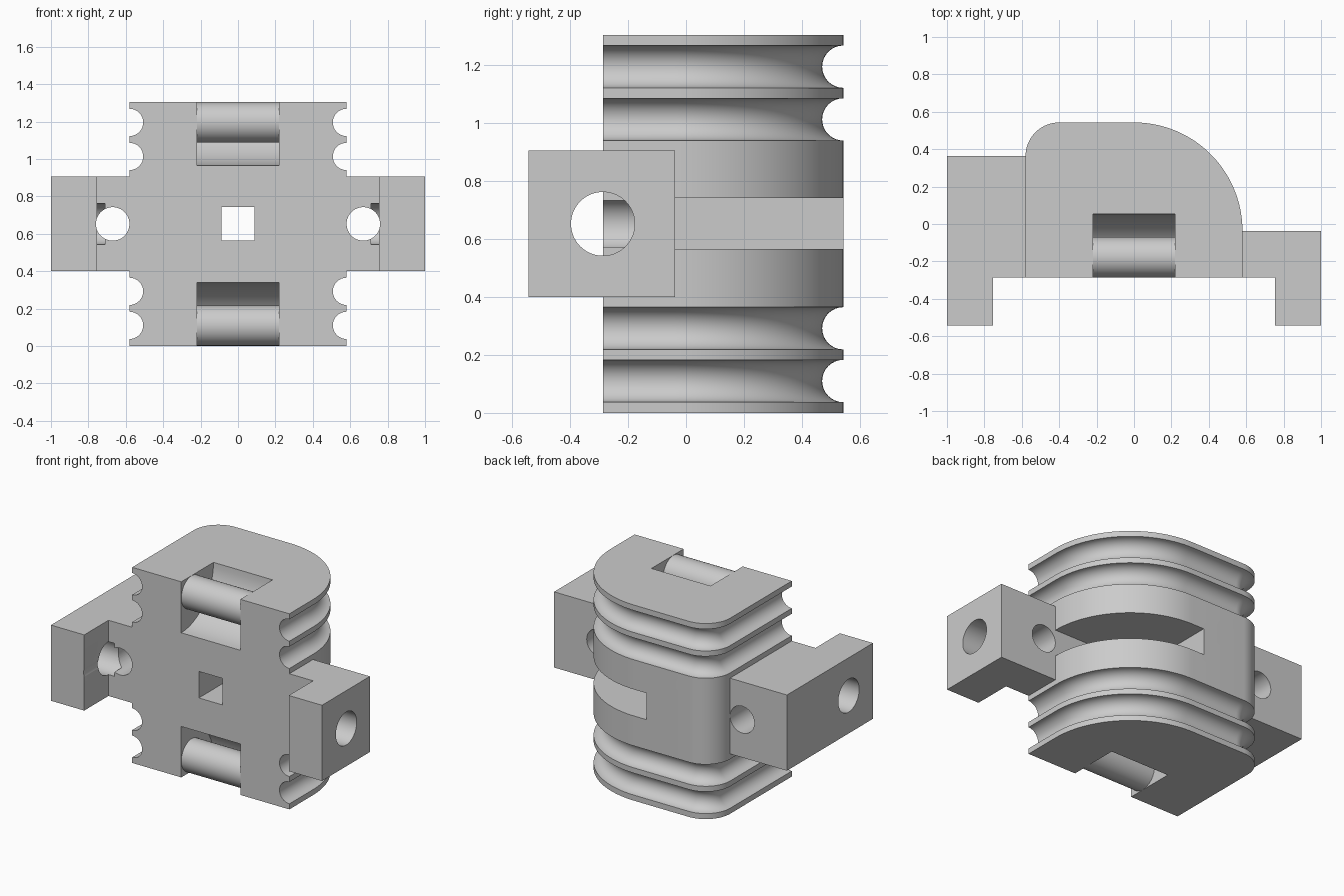
import bpy, bmesh, math
from mathutils import Matrix, Vector

cube = bpy.data.objects.get("Cube")
if cube:
    bpy.data.objects.remove(cube)

HEIGHT, MID = 1.305, 0.6525
HALF, FRONT, BACK = 0.58, -0.287, 0.543
GROOVE = 0.073

grey = bpy.data.materials.new("light grey")
grey.use_nodes = True
grey.diffuse_color = (0.6, 0.6, 0.6, 1)
grey.node_tree.nodes["Principled BSDF"].inputs["Base Color"].default_value = grey.diffuse_color


def make(name, bm):
    bmesh.ops.recalc_face_normals(bm, faces=bm.faces)
    mesh = bpy.data.meshes.new(name)
    bm.to_mesh(mesh)
    bm.free()
    mesh.materials.append(grey)
    obj = bpy.data.objects.new(name, mesh)
    bpy.context.collection.objects.link(obj)
    return obj


def prism(name, outline, z0, z1):
    bm = bmesh.new()
    face = bm.faces.new([bm.verts.new((x, y, z0)) for x, y in outline])
    top = bmesh.ops.extrude_face_region(bm, geom=[face])["geom"]
    bmesh.ops.translate(bm, vec=(0, 0, z1 - z0), verts=[v for v in top if isinstance(v, bmesh.types.BMVert)])
    return make(name, bm)


def box(name, x0, x1, y0, y1, z0, z1):
    return prism(name, [(x0, y0), (x1, y0), (x1, y1), (x0, y1)], z0, z1)


def rod(name, centre, radius, length, axis):
    bm = bmesh.new()
    turn = Matrix.Rotation(math.pi / 2, 4, "Y" if axis == "X" else "X")
    bmesh.ops.create_cone(bm, cap_ends=True, segments=64, radius1=radius, radius2=radius,
                          depth=length, matrix=Matrix.Translation(Vector(centre)) @ turn)
    return make(name, bm)


def combine(target, other, operation):
    mod = target.modifiers.new("combine", "BOOLEAN")
    mod.operation, mod.solver, mod.object = operation, "EXACT", other
    bpy.context.view_layer.objects.active = target
    bpy.ops.object.modifier_apply(modifier=mod.name)
    bpy.data.objects.remove(other)


def smooth(obj):
    bpy.ops.object.select_all(action="DESELECT")
    obj.select_set(True)
    bpy.context.view_layer.objects.active = obj
    bpy.ops.object.shade_smooth_by_angle(angle=math.radians(30))


def outline(inset):
    """Plan of the body: square front, one big and one small rounded back corner."""
    side, back = HALF - inset, BACK - inset
    points = [(-side, FRONT), (side, FRONT)]
    for radius, sign, start, steps in ((HALF, 1, 0, 36), (0.18, -1, 90, 16)):
        r = radius - inset
        for i in range(steps + 1):
            a = math.radians(start + 90 * i / steps)
            points.append((sign * (side - r) + r * math.cos(a), back - r + r * math.sin(a)))
    return points


# Body: the plan lofted upward, pulled inward along four round cord grooves
levels = [(0, 0)]
for centre in (0.11, 0.292, HEIGHT - 0.292, HEIGHT - 0.11):
    for i in range(17):
        a = math.pi * i / 16
        levels.append((centre - GROOVE * math.cos(a), GROOVE * math.sin(a)))
levels.append((HEIGHT, 0))
bm = bmesh.new()
rings = [[bm.verts.new((x, y, z)) for x, y in outline(d)] for z, d in levels]
for low, high in zip(rings, rings[1:]):
    for i in range(len(low)):
        j = (i + 1) % len(low)
        bm.faces.new((low[i], low[j], high[j], high[i]))
bm.faces.new(rings[0][::-1])
bm.faces.new(rings[-1])
body = make("body", bm)

# Side brackets: L-shaped, reaching forward, each with a different depth
for side, rear in ((-1, 0.364), (1, -0.038)):
    plan = [(0.5, rear), (1, rear), (1, -0.543), (0.755, -0.543), (0.755, FRONT), (0.5, FRONT)]
    combine(body, prism("bracket", [(side * x, y) for x, y in plan], 0.4, 0.905), "UNION")

# Bracket holes: one front to back, one in from the outer end
for side in (-1, 1):
    combine(body, rod("long_hole", (side * 0.67, 0, MID), 0.0895, 2, "Y"), "DIFFERENCE")
    combine(body, rod("end_hole", (side * 0.91, FRONT, MID), 0.11, 0.4, "X"), "DIFFERENCE")

# Central square tunnel opening into a wide slot through the rounded corner
combine(body, box("tunnel", -0.088, 0.088, -1, 1, 0.565, 0.742), "DIFFERENCE")
combine(body, box("slot", -0.088, 0.8, -0.038, 1, 0.565, 0.742), "DIFFERENCE")

# Curved strap recesses at the top and bottom front edges, each holding a bar
for name, edge, sign in (("lower_bar", 0, 1), ("upper_bar", HEIGHT, -1)):
    combine(body, rod("recess", (0, FRONT, edge), 0.34, 0.436, "X"), "DIFFERENCE")
    smooth(rod(name, (0, FRONT + 0.109, edge + sign * 0.109), 0.108, 0.44, "X"))

smooth(body)
